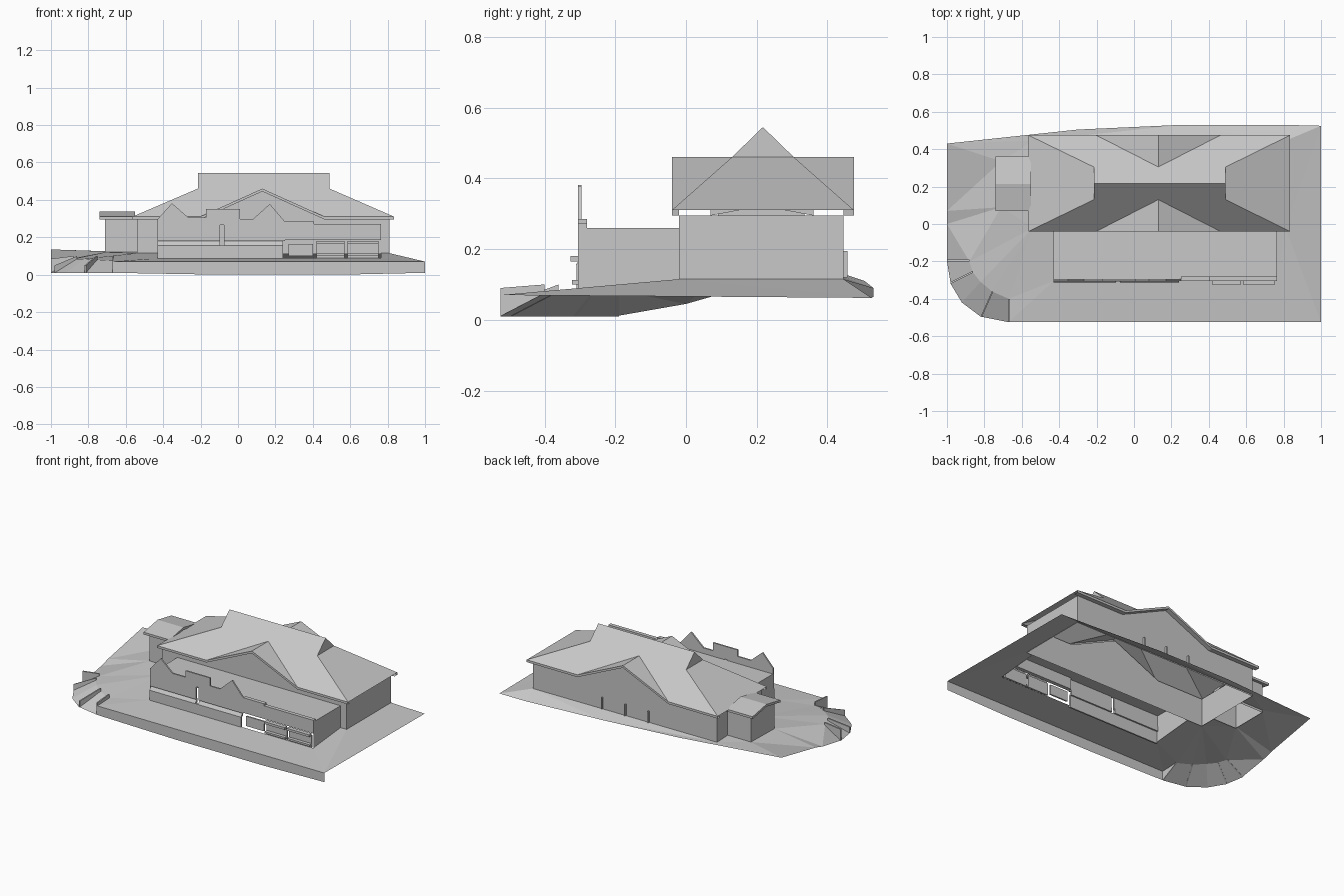
import bpy, bmesh

cube = bpy.data.objects.get("Cube")
if cube:
    bpy.data.objects.remove(cube, do_unlink=True)

grey = bpy.data.materials.new("plain_grey")
grey.use_nodes = True
COLOUR = (0.58, 0.58, 0.58, 1)
grey.diffuse_color = COLOUR
grey.node_tree.nodes["Principled BSDF"].inputs["Base Color"].default_value = COLOUR


def finish(name, bm, recalc=True):
    if recalc:
        bmesh.ops.recalc_face_normals(bm, faces=bm.faces)
    me = bpy.data.meshes.new(name)
    bm.to_mesh(me)
    bm.free()
    me.materials.append(grey)
    ob = bpy.data.objects.new(name, me)
    bpy.context.collection.objects.link(ob)
    return ob


def polys(name, faces, recalc=True):
    """Build a mesh from lists of corner points, welding shared corners."""
    bm = bmesh.new()
    for pts in faces:
        bm.faces.new([bm.verts.new(p) for p in pts])
    bmesh.ops.remove_doubles(bm, verts=bm.verts, dist=0.0005)
    return finish(name, bm, recalc)


def prism(name, pts, offset):
    """Extrude one flat outline along an offset."""
    bm = bmesh.new()
    face = bm.faces.new([bm.verts.new(p) for p in pts])
    new = bmesh.ops.extrude_face_region(bm, geom=[face], use_keep_orig=True)
    bmesh.ops.translate(bm, vec=offset,
                        verts=[g for g in new["geom"] if isinstance(g, bmesh.types.BMVert)])
    return finish(name, bm)


def box(name, x0, x1, y0, y1, z0, z1):
    return prism(name, [(x0, y0, z0), (x1, y0, z0), (x1, y1, z0), (x0, y1, z0)], (0, 0, z1 - z0))


def strip(name, a, b):
    """Ribbon of quads between two point rows."""
    return polys(name, [(a[i], a[i + 1], b[i + 1], b[i]) for i in range(len(a) - 1)])


# Ground sheet, open beneath the building
fan_in = [(-0.67, -0.4, 0.075), (-0.76, -0.36, 0.08), (-0.82, -0.31, 0.085),
          (-0.86, -0.26, 0.085), (-0.88, -0.2, 0.085)]
fan_out = [(-0.67, -0.525, 0.01), (-0.82, -0.495, 0.01), (-0.92, -0.42, 0.01),
           (-0.98, -0.32, 0.01), (-1, -0.2, 0.01)]
outer = [(1, -0.525, 0.07), (1, 0.525, 0.062), (0.8, 0.53, 0.065), (0.25, 0.53, 0.09),
         (-0.3, 0.505, 0.11), (-1, 0.43, 0.135), (-1, 0.07, 0.065), (-1, 0, 0.045),
         (-1, -0.2, 0.01)] + fan_in[::-1] + [(-0.67, -0.525, 0.07)]
hole = [(-0.43, -0.305, 0.088), (0.765, -0.305, 0.088), (0.765, -0.02, 0.115),
        (0.81, -0.02, 0.115), (0.81, 0.445, 0.115), (-0.54, 0.445, 0.12),
        (-0.54, 0.335, 0.125), (-0.71, 0.335, 0.125), (-0.71, 0.09, 0.12),
        (-0.54, 0.09, 0.12), (-0.54, -0.02, 0.115), (-0.43, -0.02, 0.115)]
bm = bmesh.new()
heights = {}
for loop in (outer, hole):
    vs = [bm.verts.new((x, y, 0)) for x, y, z in loop]
    for v, p in zip(vs, loop):
        heights[v] = p[2]
    for i, v in enumerate(vs):
        bm.edges.new((vs[i - 1], v))
bmesh.ops.triangle_fill(bm, edges=bm.edges, use_beauty=True, normal=(0, 0, 1))
for v, z in heights.items():
    v.co.z = z
for f in bm.faces:
    f.normal_update()
    if f.normal.z < 0:
        f.normal_flip()
finish("ground", bm, False)

# Front retaining face, rounded corner slope and its thin wing walls
polys("ground_front_face", [[(-0.67, -0.525, 0.01), (-0.1, -0.525, 0), (0.55, -0.525, 0),
                             (1, -0.525, 0.01), (1, -0.525, 0.07), (-0.67, -0.525, 0.07)]])
strip("corner_slope", fan_in, fan_out)
for i, top in ((0, 0.09), (1, 0.05), (3, 0.05), (4, 0.085)):
    a, b = fan_in[i], fan_out[i]
    shift = (0.008, 0, 0) if i < 2 else (0, 0.01, 0)
    prism("corner_wing_wall", [a, b, (b[0], b[1], top), (a[0], a[1], 0.1)], shift)

# Main house walls: gabled front and back, plain ends
XL, XR, GX, GW = -0.54, 0.81, 0.13, 0.333
EAVE, GABLE, RIDGE = 0.31, 0.46, 0.545
DROP = 0.015
faces = []
for y in (-0.02, 0.445):
    faces.append([(XL, y, 0.11), (XR, y, 0.11), (XR, y, EAVE - DROP), (GX + GW, y, EAVE - DROP),
                  (GX, y, GABLE - DROP), (GX - GW, y, EAVE - DROP), (XL, y, EAVE - DROP)])
for x in (XL, XR):
    faces.append([(x, -0.02, 0.11), (x, 0.445, 0.11),
                  (x, 0.445, EAVE - DROP), (x, -0.02, EAVE - DROP)])
polys("house_walls", faces)

# Main roof: half-hipped ends with a cross gable on each long side
RL, RR, TL, TR, YM = -0.565, 0.835, -0.215, 0.49, 0.2175
faces = []
for ye, yt, yw in ((-0.04, 0.13, -0.02), (0.475, 0.305, 0.445)):
    edge = [(RL, ye, EAVE), (GX - GW, ye, EAVE), (GX, ye, GABLE), (GX + GW, ye, EAVE), (RR, ye, EAVE)]
    peak = (GX, yt, GABLE)
    faces.append([edge[0], edge[1], peak, edge[3], edge[4], (TR, yt, GABLE),
                  (TR, YM, RIDGE), (TL, YM, RIDGE), (TL, yt, GABLE)])
    faces += [[edge[1], edge[2], peak], [edge[2], edge[3], peak]]
    # Fascia and soffit following the eave and the gable
    low = [(x, y, z - DROP) for x, y, z in edge]
    strip("roof_fascia", edge, low)
    strip("roof_soffit", low, [(x, yw, z) for x, y, z in low])
for xe, xt in ((RL, TL), (RR, TR)):
    a, b = (xt, 0.13, GABLE), (xt, 0.305, GABLE)
    faces.append([(xe, -0.04, EAVE), a, b, (xe, 0.475, EAVE)])
    faces.append([a, (xt, YM, RIDGE), b])
polys("main_roof", faces)

# Small end annex with a shallow gabled roof
faces = [[(-0.71, 0.09, 0.11), (-0.71, 0.335, 0.11), (-0.71, 0.335, 0.3),
          (-0.71, 0.2125, 0.325), (-0.71, 0.09, 0.3)]]
for y in (0.09, 0.335):
    faces.append([(-0.71, y, 0.11), (-0.54, y, 0.11), (-0.54, y, 0.3), (-0.71, y, 0.3)])
polys("annex_walls", faces)
prism("annex_roof", [(-0.74, 0.07, 0.31), (-0.74, 0.215, 0.337), (-0.74, 0.36, 0.31),
                     (-0.74, 0.36, 0.295), (-0.74, 0.215, 0.322), (-0.74, 0.07, 0.295)], (0.19, 0, 0))

# Porch: flat roof and side walls
PL, PR, PY = -0.43, 0.765, -0.305
polys("porch_roof", [[(PL, PY, 0.26), (PR, PY, 0.26), (PR, -0.02, 0.26), (PL, -0.02, 0.26)]])
for x in (PL, PR):
    polys("porch_side_wall", [[(x, PY, 0.085), (x, -0.02, 0.11), (x, -0.02, 0.26), (x, PY, 0.26)]])

# Decorated parapet with a narrow slot
parapet = [(PL, 0.18), (-0.095, 0.18), (-0.095, 0.265), (-0.075, 0.265), (-0.075, 0.18),
           (0.25, 0.18), (0.25, 0.285), (0.17, 0.378), (0.08, 0.297), (0.01, 0.297), (0.01, 0.35),
           (-0.17, 0.35), (-0.17, 0.307), (-0.267, 0.307), (-0.353, 0.382), (PL, 0.297)]
prism("porch_parapet", [(x, PY, z) for x, z in parapet], (0, 0.01, 0))

# Lower front wall with sloping sills either side of the slot
box("porch_lower_wall", PL, 0.24, -0.31, -0.3, 0.075, 0.155)
for x0, x1 in ((PL, -0.095), (-0.075, 0.24)):
    prism("sloping_sill", [(x0, -0.312, 0.155), (x0, -0.29, 0.185), (x0, -0.29, 0.155)], (x1 - x0, 0, 0))

# Serving side: header, panels and projecting counters
box("porch_header_inner", 0.25, 0.405, PY, -0.28, 0.185, 0.285)
box("porch_header_outer", 0.405, PR, PY, -0.28, 0.185, 0.272)
box("porch_panel", 0.27, 0.4, -0.3, -0.29, 0.1, 0.165)
for x0, x1 in ((0.42, 0.57), (0.585, 0.75)):
    box("porch_panel", x0, x1, -0.3, -0.29, 0.085, 0.165)
    box("upper_counter", x0, x1, -0.327, -0.3, 0.165, 0.18)
    box("lower_counter", x0, x1, -0.322, -0.3, 0.1, 0.112)

# Thin fins on the back wall
for x in (-0.04, 0.13, 0.3):
    box("back_fin", x - 0.004, x + 0.004, 0.445, 0.457, 0.12, 0.195)
